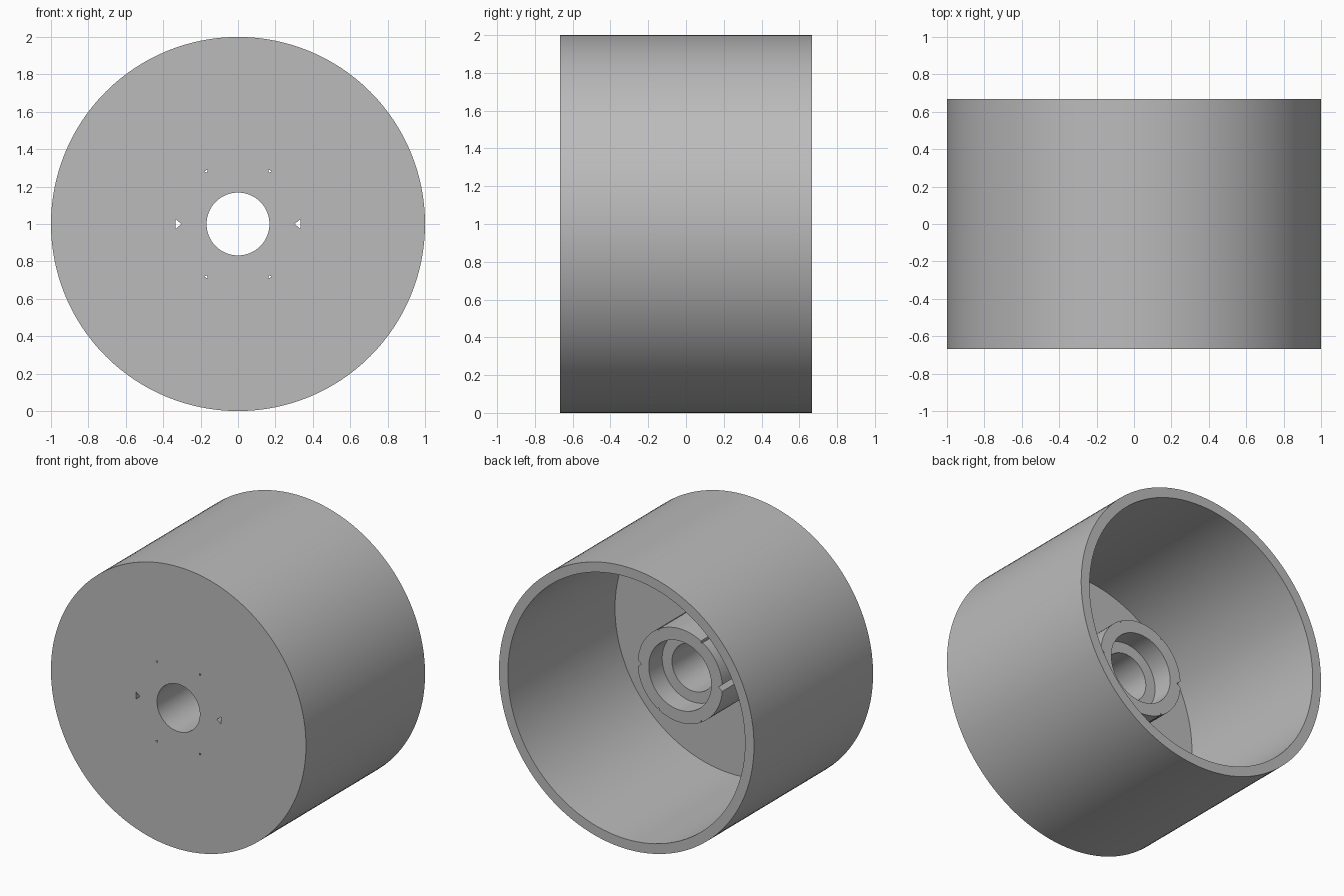
import bpy
import bmesh
import math
from mathutils import Matrix, Vector

cube = bpy.data.objects.get("Cube")
if cube:
    bpy.data.objects.remove(cube, do_unlink=True)

grey = bpy.data.materials.new("plain_grey")
grey.use_nodes = True
grey.diffuse_color = (0.5, 0.5, 0.5, 1)
grey.node_tree.nodes["Principled BSDF"].inputs["Base Color"].default_value = (0.5, 0.5, 0.5, 1)

SEGMENTS = 128
AXLE = Vector((0, 0, 1))
FRONT, BACK = -0.667, 0.667
PLATE = -0.533          # inner side of the front plate
HUB_END = 0.067
SEAT = -0.083           # floor of the bearing recess
RIM_R, INNER_R, HUB_R, SEAT_R, BORE_R = 1.0, 0.93, 0.332, 0.245, 0.168


def make_object(name, bm):
    bmesh.ops.recalc_face_normals(bm, faces=bm.faces)
    mesh = bpy.data.meshes.new(name)
    bm.to_mesh(mesh)
    bm.free()
    mesh.materials.append(grey)
    obj = bpy.data.objects.new(name, mesh)
    bpy.context.collection.objects.link(obj)
    return obj


def lathe(name, profile):
    """Turn a closed (radius, y) profile around the axle."""
    bm = bmesh.new()
    verts = [bm.verts.new((r, y, AXLE.z)) for r, y in profile]
    edges = [bm.edges.new((v, verts[i - 1])) for i, v in enumerate(verts)]
    bmesh.ops.spin(bm, geom=verts + edges, cent=AXLE, axis=(0, 1, 0),
                   angle=math.tau, steps=SEGMENTS, use_merge=True)
    bmesh.ops.remove_doubles(bm, verts=bm.verts, dist=1e-5)
    return make_object(name, bm)


def add_groove(bm, angle, half_width, depth):
    """Triangular prism along the axle, pointing inward at the hub surface."""
    outer = HUB_R + 0.002
    turn = Matrix.Translation(AXLE) @ Matrix.Rotation(angle, 4, 'Y')
    section = [(outer, -half_width), (outer, half_width), (outer - depth, 0)]
    rings = [[bm.verts.new(turn @ Vector((x, y, z))) for x, z in section]
             for y in (FRONT - 0.1, HUB_END + 0.1)]
    bm.faces.new(rings[0])
    bm.faces.new(rings[1])
    for i in range(3):
        bm.faces.new((rings[0][i - 1], rings[0][i], rings[1][i], rings[1][i - 1]))


# Drum, front plate and hollow hub turned as one body
wheel = lathe("wheel_with_hub", [
    (BORE_R, FRONT), (RIM_R, FRONT), (RIM_R, BACK), (INNER_R, BACK),
    (INNER_R, PLATE), (HUB_R, PLATE), (HUB_R, HUB_END),
    (SEAT_R, HUB_END), (SEAT_R, SEAT), (BORE_R, SEAT)])

# Two large and four small key grooves through hub and plate
bm = bmesh.new()
for angle in (0, math.pi):
    add_groove(bm, angle, 0.026, 0.032)
for angle in (59, 121, 239, 301):
    add_groove(bm, math.radians(angle), 0.01, 0.014)
cutter = make_object("groove_cutter", bm)
cutter.hide_render = True

cut = wheel.modifiers.new("grooves", 'BOOLEAN')
cut.operation = 'DIFFERENCE'
cut.solver = 'EXACT'
cut.object = cutter
bpy.ops.object.select_all(action='DESELECT')
wheel.select_set(True)
bpy.context.view_layer.objects.active = wheel
bpy.ops.object.modifier_apply(modifier=cut.name)
bpy.data.objects.remove(cutter, do_unlink=True)

bpy.ops.object.shade_smooth_by_angle(angle=math.radians(30))
